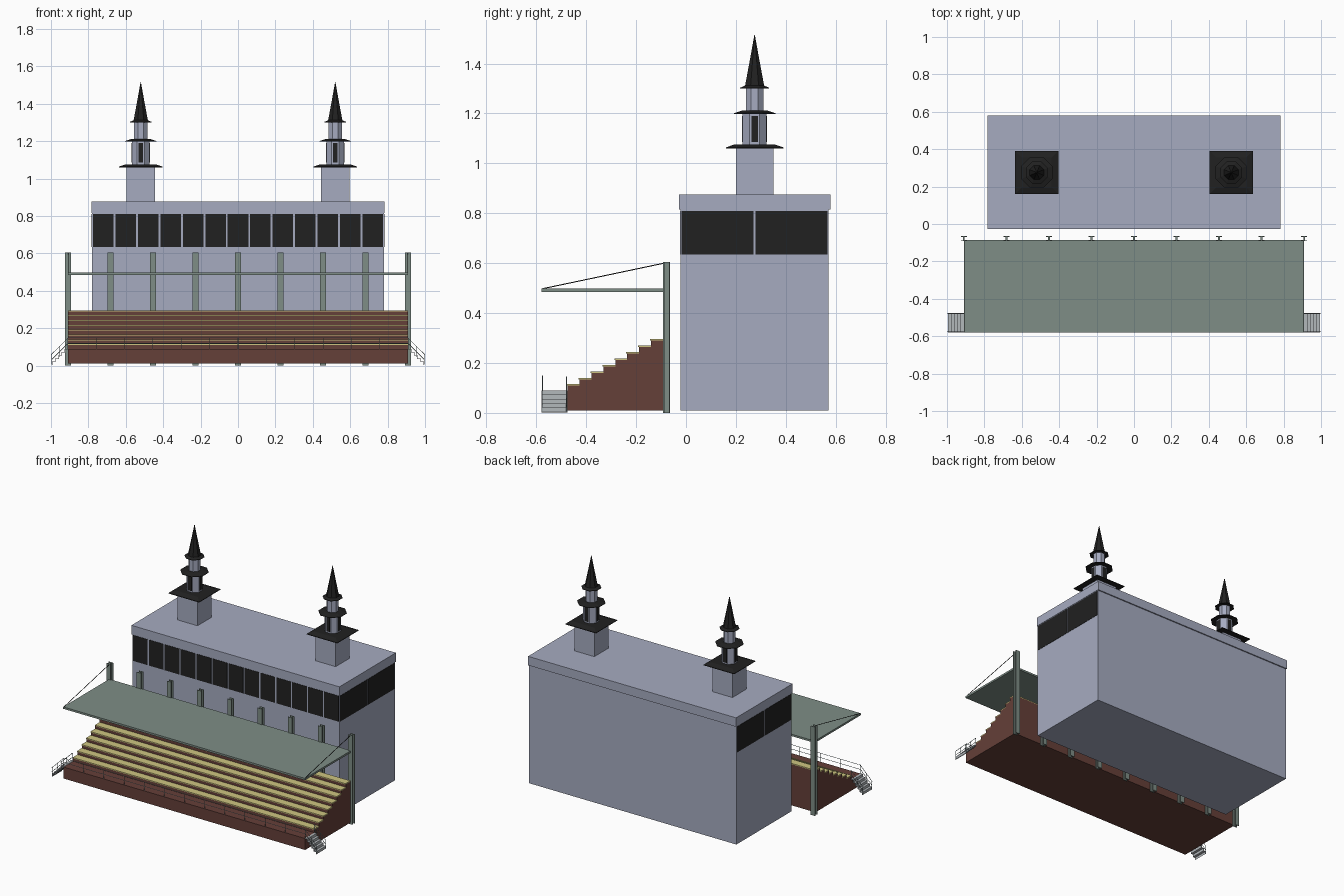
import bpy, bmesh, math
from mathutils import Vector, Matrix

if "Cube" in bpy.data.objects:
    bpy.data.objects.remove(bpy.data.objects["Cube"])


def mat(name, rgb):
    m = bpy.data.materials.new(name)
    m.diffuse_color = (*rgb, 1)
    m.use_nodes = True
    m.node_tree.nodes["Principled BSDF"].inputs["Base Color"].default_value = m.diffuse_color
    return m


WALL = mat("pale_blue_wall", (0.38, 0.41, 0.53))
DARK = mat("dark", (0.015, 0.015, 0.015))
BRICK = mat("red_brown", (0.13, 0.05, 0.04))
GREEN = mat("grey_green", (0.21, 0.27, 0.24))
SEAT = mat("yellow", (0.62, 0.56, 0.22))
RAIL = mat("rail_grey", (0.25, 0.32, 0.33))
STEP = mat("step_grey", (0.45, 0.48, 0.5))


def finish(bm, name, material):
    bmesh.ops.recalc_face_normals(bm, faces=bm.faces)
    me = bpy.data.meshes.new(name)
    bm.to_mesh(me)
    bm.free()
    me.materials.append(material)
    ob = bpy.data.objects.new(name, me)
    bpy.context.collection.objects.link(ob)
    return ob


def add_box(bm, lo, hi):
    c = [(a + b) / 2 for a, b in zip(lo, hi)]
    s = [b - a for a, b in zip(lo, hi)]
    bmesh.ops.create_cube(bm, size=1, matrix=Matrix.Translation(c) @ Matrix.Diagonal((*s, 1)))


def boxes(name, material, items):
    bm = bmesh.new()
    for lo, hi in items:
        add_box(bm, lo, hi)
    return finish(bm, name, material)


def rods(name, material, segs, r=0.002):
    bm = bmesh.new()
    for a, b in segs:
        a, b = Vector(a), Vector(b)
        d = b - a
        m = Matrix.Translation((a + b) / 2) @ d.to_track_quat('Z', 'Y').to_matrix().to_4x4()
        bmesh.ops.create_cone(bm, cap_ends=True, segments=6, radius1=r, radius2=r,
                              depth=d.length, matrix=m)
    return finish(bm, name, material)


def prism(name, material, pts, offset):
    """Extrude a closed 3D outline along an offset vector."""
    bm = bmesh.new()
    f = bm.faces.new([bm.verts.new(p) for p in pts])
    ext = bmesh.ops.extrude_face_region(bm, geom=[f])
    bmesh.ops.translate(bm, vec=offset,
                        verts=[v for v in ext["geom"] if isinstance(v, bmesh.types.BMVert)])
    return finish(bm, name, material)


def stack(name, material, sides, profile, x, y):
    """Flat-sided tower piece: profile is (half width across flats, z)."""
    bm = bmesh.new()
    rings = []
    for h, z in profile:
        r = h / math.cos(math.pi / sides)
        rings.append([bm.verts.new((x + r * math.cos((i + 0.5) * math.tau / sides),
                                    y + r * math.sin((i + 0.5) * math.tau / sides), z))
                      for i in range(sides)])
    for a, b in zip(rings, rings[1:]):
        for i in range(sides):
            j = (i + 1) % sides
            bm.faces.new((a[i], a[j], b[j], b[i]))
    bm.faces.new(rings[0])
    bm.faces.new(rings[-1])
    return finish(bm, name, material)


# Main building and roof slab
boxes("building_body", WALL, [((-0.78, -0.022, 0.01), (0.78, 0.572, 0.82))])
boxes("roof_slab", WALL, [((-0.783, -0.028, 0.815), (0.783, 0.58, 0.876))])

# Window bands: 13 on the front, 2 on each end
pitch = 1.56 / 13
boxes("front_windows", DARK, [((-0.78 + i * pitch + 0.005, -0.024, 0.635),
                               (-0.78 + (i + 1) * pitch - 0.005, -0.015, 0.81))
                              for i in range(13)])
boxes("end_windows", DARK, [((min(s * 0.77, s * 0.782), y, 0.635),
                             (max(s * 0.77, s * 0.782), y + 0.289, 0.81))
                            for s in (-1, 1) for y in (-0.018, 0.279)])

# Twin towers with spires
for side, x in (("left", -0.52), ("right", 0.52)):
    y = 0.275
    stack(side + "_tower_base", WALL, 4, [(0.075, 0.87), (0.075, 1.065)], x, y)
    stack(side + "_tower_eave", DARK, 4, [(0.115, 1.06), (0.115, 1.064), (0.08, 1.076)], x, y)
    stack(side + "_tower_drum", WALL, 8, [(0.048, 1.074), (0.048, 1.2)], x, y)
    stack(side + "_middle_eave", DARK, 8, [(0.083, 1.198), (0.083, 1.201), (0.05, 1.212)], x, y)
    stack(side + "_upper_drum", WALL, 8, [(0.035, 1.21), (0.035, 1.302)], x, y)
    stack(side + "_spire", DARK, 8, [(0.058, 1.3), (0.058, 1.303), (0.038, 1.312),
                                     (0.018, 1.42), (0.001, 1.515)], x, y)
    boxes(side + "_tower_openings", DARK, [
        ((x - 0.013, y - 0.05, 1.085), (x + 0.013, y + 0.05, 1.19)),
        ((x - 0.05, y - 0.013, 1.085), (x + 0.05, y + 0.013, 1.19))])

# Stepped terrace with a front walkway
W, Y0, Y1, N = 0.91, -0.475, -0.092, 8
depth, rise = (Y1 - Y0) / N, 0.0258
profile = [(-W, -0.578, 0.01), (-W, -0.578, 0.088), (-W, Y0, 0.088)]
for i in range(N):
    z = 0.109 + i * rise
    profile += [(-W, Y0 + i * depth, z), (-W, Y0 + (i + 1) * depth, z)]
profile.append((-W, Y1, 0.01))
prism("terrace", BRICK, profile, (2 * W, 0, 0))
boxes("seat_boards", SEAT, [((-W, Y0 + i * depth - 0.004, 0.109 + i * rise),
                             (W, Y0 + (i + 1) * depth, 0.115 + i * rise)) for i in range(N)])

# I-section columns behind the terrace
cols = []
for i in range(9):
    x = -W + i * W / 4
    cols += [((x - 0.016, -0.092, 0), (x + 0.016, -0.087, 0.605)),
             ((x - 0.005, -0.087, 0), (x + 0.005, -0.069, 0.605)),
             ((x - 0.016, -0.069, 0), (x + 0.016, -0.064, 0.605))]
boxes("columns", GREEN, cols)

# Canopy and its end stays
boxes("canopy", GREEN, [((-W, -0.58, 0.485), (W, -0.085, 0.498))])
rods("canopy_stays", DARK, [((s * 0.907, -0.578, 0.497), (s * 0.907, -0.088, 0.6))
                            for s in (-1, 1)])

# Front walkway railing
segs = [((-W, -0.575, z), (W, -0.575, z)) for z in (0.118, 0.148)]
segs += [((-W + i * W / 6, -0.575, 0.085), (-W + i * W / 6, -0.575, 0.148)) for i in range(13)]
rods("front_railing", RAIL, segs, 0.0016)

# Folded-plate stairs and handrails at both ends
for side, s in (("left", -1), ("right", 1)):
    n, run, drop, t = 5, 0.017, 0.0172, 0.003
    top = [(W, 0.09)]
    for i in range(n):
        z = 0.09 - i * drop
        top += [(W + (i + 1) * run, z), (W + (i + 1) * run, z - drop)]
    low = [(px - t, pz - t) for px, pz in reversed(top)]
    prism(side + "_stairs", STEP, [(s * px, -0.58, pz) for px, pz in top + low], (0, 0.105, 0))
    segs = []
    for y in (-0.576, -0.479):
        for h in (0.028, 0.056):
            segs.append(((s * W, y, 0.09 + h), (s * 0.998, y, 0.003 + h)))
        for k in (0.0, 0.5, 0.98):
            px, pz = W + 0.088 * k, 0.09 - 0.087 * k
            segs.append(((s * px, y, pz), (s * px, y, pz + 0.056)))
    rods(side + "_handrails", RAIL, segs, 0.0016)
